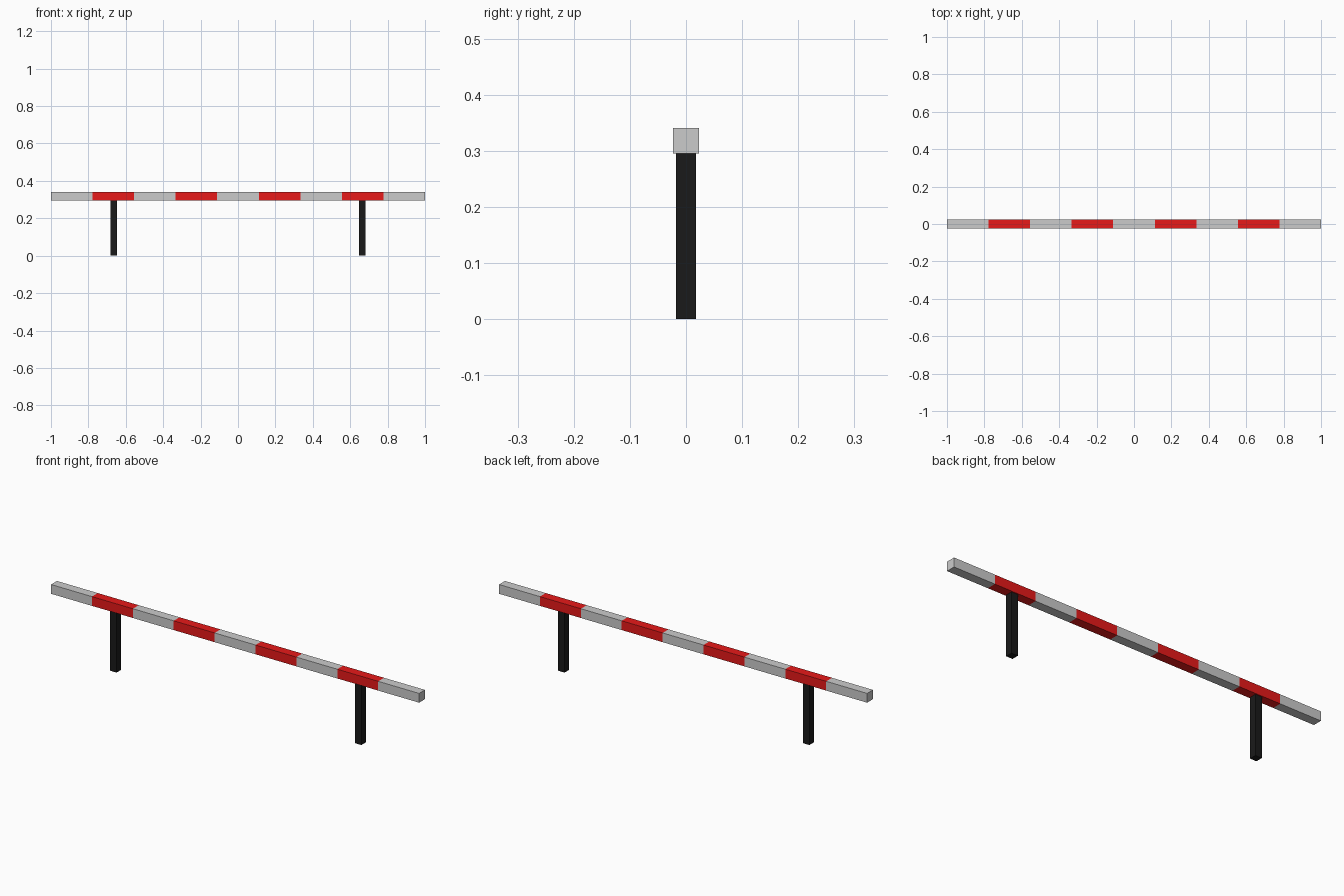
import bpy, bmesh
from mathutils import Matrix, Vector

if "Cube" in bpy.data.objects:
    bpy.data.objects.remove(bpy.data.objects["Cube"])

BAR, BAR_BOTTOM, STRIPES = 0.0455, 0.295, 9
LEG, LEG_X = 0.035, 0.665


def material(name, color):
    m = bpy.data.materials.new(name)
    m.diffuse_color = (*color, 1)
    m.use_nodes = True
    m.node_tree.nodes["Principled BSDF"].inputs["Base Color"].default_value = m.diffuse_color
    return m


def box(name, center, size, mats, cuts=0):
    """Box, optionally sliced into equal sections along x with alternating colours."""
    bm = bmesh.new()
    bmesh.ops.create_cube(bm, size=1, matrix=Matrix.Diagonal((*size, 1)))
    step = size[0] / (cuts + 1)
    for i in range(1, cuts + 1):
        bmesh.ops.bisect_plane(bm, geom=bm.verts[:] + bm.edges[:] + bm.faces[:],
                               plane_co=(-size[0] / 2 + i * step, 0, 0), plane_no=(1, 0, 0))
    for f in bm.faces:
        x = f.calc_center_median().x + size[0] / 2
        f.material_index = min(int(x / step), cuts) % 2 if cuts else 0
    mesh = bpy.data.meshes.new(name)
    bm.to_mesh(mesh)
    bm.free()
    for m in mats:
        mesh.materials.append(m)
    ob = bpy.data.objects.new(name, mesh)
    ob.location = Vector(center)
    bpy.context.collection.objects.link(ob)
    return ob


white = material("white_grey", (0.8, 0.8, 0.8))
red = material("red", (0.8, 0.01, 0.01))
black = material("black", (0.01, 0.01, 0.01))

# Striped crossbar: nine alternating sections
box("striped_bar", (0, 0, BAR_BOTTOM + BAR / 2), (2, BAR, BAR), [white, red], STRIPES - 1)

# Two square legs under the bar
for side, label in ((-1, "left"), (1, "right")):
    box(f"{label}_leg", (side * LEG_X, 0, BAR_BOTTOM / 2), (LEG, LEG, BAR_BOTTOM), [black])
